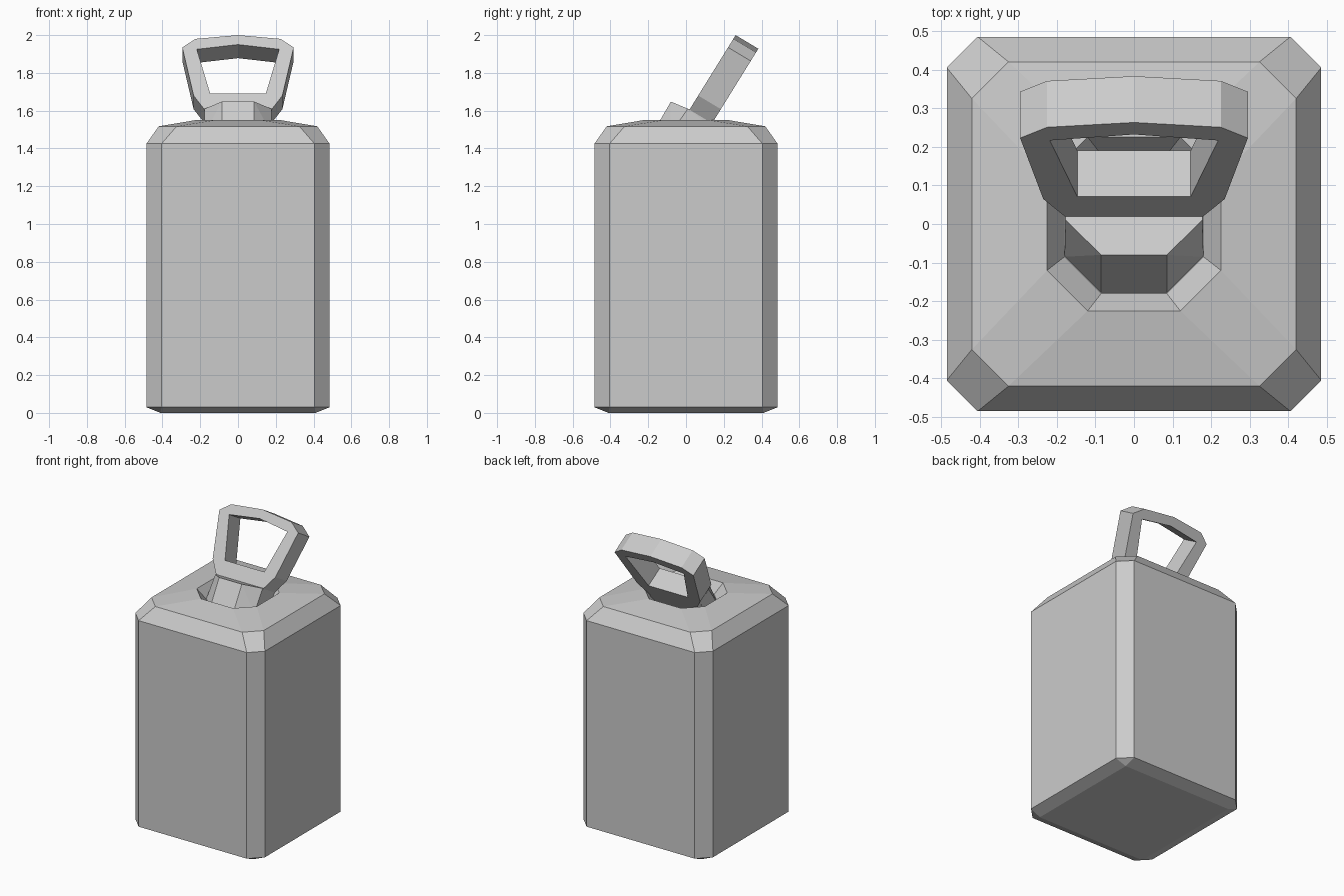
import bpy, bmesh
from mathutils import Vector

if "Cube" in bpy.data.objects:
    bpy.data.objects.remove(bpy.data.objects["Cube"])


def finish(name, bm):
    bmesh.ops.recalc_face_normals(bm, faces=bm.faces)
    mesh = bpy.data.meshes.new(name)
    bm.to_mesh(mesh)
    bm.free()
    obj = bpy.data.objects.new(name, mesh)
    bpy.context.collection.objects.link(obj)
    return obj


def octagon(a, b):
    return [(a, -b), (a, b), (b, a), (-b, a), (-a, b), (-a, -b), (-b, -a), (b, -a)]


# Canister body: stacked chamfered squares, ending in a sunken neck recess
bm = bmesh.new()
rings = []
for a, b, z in [(.41, .41, 0), (.485, .405, .03), (.485, .405, 1.425),
                (.42, .325, 1.517), (.225, .12, 1.55), (.18, .085, 1.48)]:
    rings.append([bm.verts.new((x, y, z)) for x, y in octagon(a, b)])
for low, high in zip(rings, rings[1:]):
    for i in range(8):
        j = (i + 1) % 8
        bm.faces.new((low[i], low[j], high[j], high[i]))
bm.faces.new(rings[0][::-1])
bm.faces.new(rings[-1])
bmesh.ops.remove_doubles(bm, verts=bm.verts, dist=.001)
finish("canister_body", bm)

# Slanted post rising from the recess to carry the handle
bm = bmesh.new()
for s in (-1, 1):
    for p in [(.085, -.18, 1.475), (.18, -.085, 1.475), (.18, .07, 1.475),
              (.085, -.08, 1.648), (.177, .01, 1.61), (.175, .1, 1.572)]:
        bm.verts.new((s * p[0], p[1], p[2]))
bmesh.ops.convex_hull(bm, input=bm.verts)
bmesh.ops.dissolve_limit(bm, angle_limit=.02, verts=bm.verts, edges=bm.edges)
finish("handle_post", bm)

# Leaning ring handle: half profiles (x, z) mirrored, laid on a tilted plane
bm = bmesh.new()
outer = [(0, 2.0), (.225, 1.98), (.295, 1.935), (.235, 1.68), (.177, 1.605), (.17, 1.5)]
inner = [(0, 1.95), (.218, 1.925), (.147, 1.69)]
edges = []
for half in (outer, inner):
    loop = half + [(-x, z) for x, z in reversed(half) if x > 0]
    vs = [bm.verts.new((x, .263 - .62 * (2 - z), z)) for x, z in loop]
    edges += [bm.edges.new((v, vs[(i + 1) % len(vs)])) for i, v in enumerate(vs)]
bmesh.ops.triangle_fill(bm, edges=edges, use_beauty=True)
out = bmesh.ops.extrude_face_region(bm, geom=bm.faces[:], use_keep_orig=True)
bmesh.ops.translate(bm, vec=Vector((0, .12, -.072)),
                    verts=[g for g in out["geom"] if isinstance(g, bmesh.types.BMVert)])
finish("ring_handle", bm)
